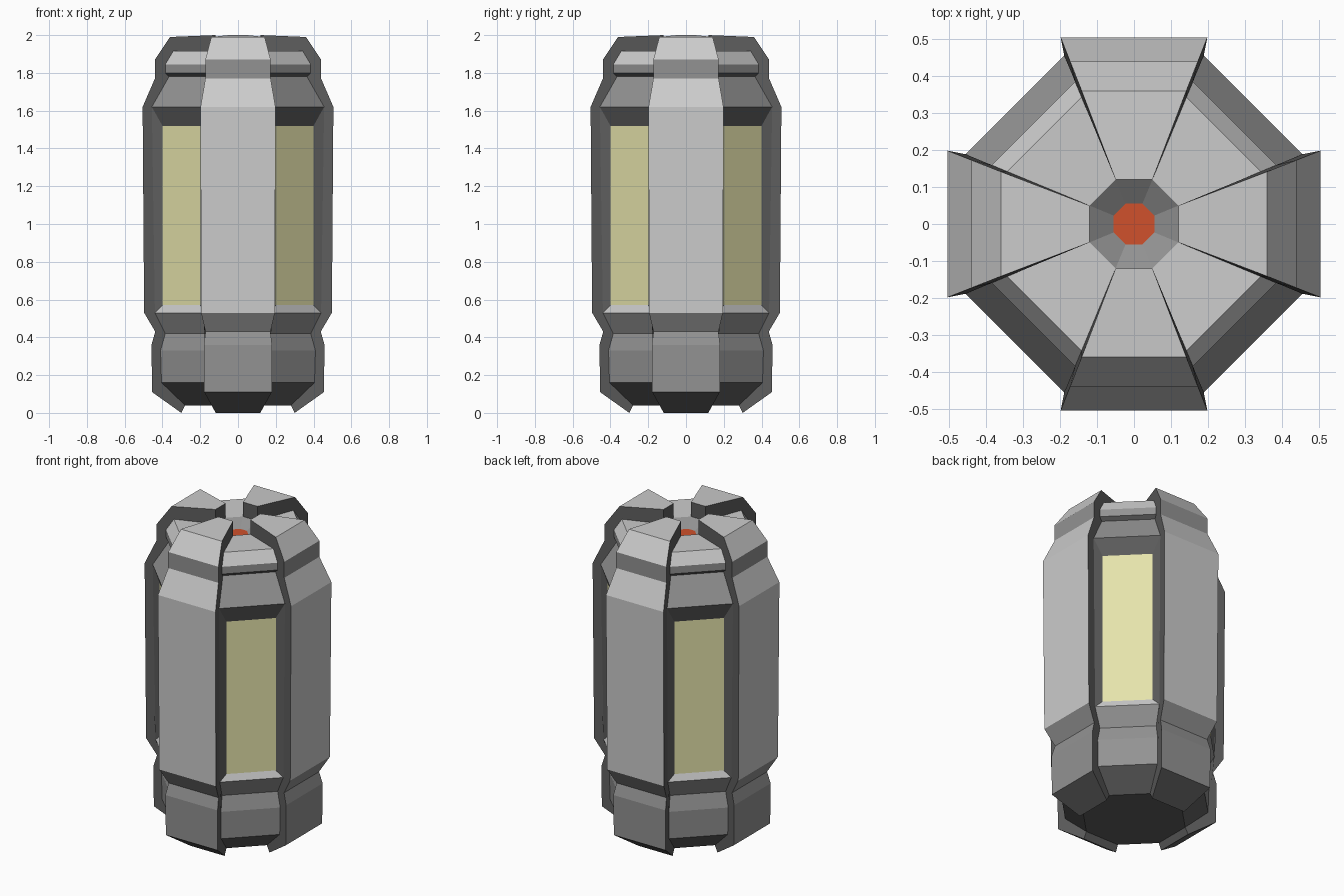
import bpy, bmesh, math
from mathutils import Matrix, Vector

if "Cube" in bpy.data.objects:
    bpy.data.objects.remove(bpy.data.objects["Cube"])

T = math.tan(math.radians(22.5))   # half width of an octagon side per unit apothem

# Profiles as (distance from axis, height), listed from the top centre downward
RIB = [(.12, 1.91), (.12, 2.0), (.36, 1.99), (.44, 1.87), (.44, 1.77), (.505, 1.62),
       (.497, .53), (.438, .43), (.458, .36), (.455, .11), (.30, 0), (.28, .04)]
UPPER = [(.12, 1.91), (.343, 1.915), (.385, 1.845), (.385, 1.80), (.365, 1.78), (.456, 1.62)]
LOWER = [(.44, .53), (.385, .42), (.41, .33), (.405, .16), (.28, .04)]
WIN_R, WIN_H, WIN_TOP, WIN_BOT = .424, .142, 1.52, .57

# Light, mid and dark metal, yellow glass, red button
COLORS = {"L": (.64, .64, .64, 1), "M": (.29, .29, .29, 1), "D": (.11, .11, .11, 1),
          "Y": (.79, .77, .41, 1), "R": (.63, .083, .025, 1)}
NAMES = {"L": "light_metal", "M": "mid_metal", "D": "dark_metal", "Y": "yellow_glass", "R": "red"}
MATS = {}
for key, color in COLORS.items():
    MATS[key] = bpy.data.materials.new(NAMES[key])
    MATS[key].diffuse_color = color


def build(name, faces, tones, angles):
    """Repeat faces around the vertical axis; tones gives one colour letter per face."""
    keys = sorted(set(tones))
    bm = bmesh.new()
    for a in angles:
        rot = Matrix.Rotation(math.radians(a), 3, 'Z')
        for f, tone in zip(faces, tones):
            face = bm.faces.new([bm.verts.new(rot @ Vector(p)) for p in f])
            face.material_index = keys.index(tone)
    bmesh.ops.remove_doubles(bm, verts=bm.verts, dist=1e-4)
    me = bpy.data.meshes.new(name)
    bm.to_mesh(me)
    bm.free()
    for k in keys:
        me.materials.append(MATS[k])
    ob = bpy.data.objects.new(name, me)
    bpy.context.collection.objects.link(ob)
    return ob


def wedge(r):
    return T * r


def rib_half(r):
    return T * r if r < .3 else .393 * r


def strip(profile, half):
    """Band of quads facing outward along -y."""
    return [[(-half(r0), -r0, z0), (-half(r1), -r1, z1), (half(r1), -r1, z1), (half(r0), -r0, z0)]
            for (r0, z0), (r1, z1) in zip(profile, profile[1:])]


def octagon(r, z):
    c = r / math.cos(math.radians(22.5))
    return [(c * math.cos(math.radians(22.5 + 45 * i)),
             c * math.sin(math.radians(22.5 + 45 * i)), z) for i in range(8)]


cardinal = [0, 90, 180, 270]
diagonal = [45, 135, 225, 315]

# Four armour ribs: outer band plus dark side walls reaching back to the recessed panels
inner = (UPPER + LOWER)[1:-1]
side = [(rib_half(r), -r, z) for r, z in RIB] + [(wedge(r), -r, z) for r, z in reversed(inner)]
mirrored = [(-x, y, z) for x, y, z in reversed(side)]
build("armour_ribs", strip(RIB, rib_half) + [side, mirrored], "DLLMLLMMMDD" + "DD", cardinal)

# Recessed diagonal panels above and below the windows
build("upper_panels", strip(UPPER, wedge), "LLMDM", diagonal)
build("lower_panels", strip(LOWER, wedge), "MMMD", diagonal)

# Bevelled window frames (left, bottom, right, top) and glowing windows
(rt, zt), (rb, zb) = UPPER[-1], LOWER[0]
outer = [(-wedge(rt), -rt, zt), (-wedge(rb), -rb, zb), (wedge(rb), -rb, zb), (wedge(rt), -rt, zt)]
pane = [(-WIN_H, -WIN_R, WIN_TOP), (-WIN_H, -WIN_R, WIN_BOT),
        (WIN_H, -WIN_R, WIN_BOT), (WIN_H, -WIN_R, WIN_TOP)]
frame = [[outer[i], outer[(i + 1) % 4], pane[(i + 1) % 4], pane[i]] for i in range(4)]
build("window_frames", frame, "DLDD", diagonal)
build("windows", [pane], "Y", diagonal)

# Sunken top socket with its red button, and the flat base
build("top_socket", strip([(.055, 1.865), (.12, 1.91)], wedge), "M", cardinal + diagonal)
build("top_button", [octagon(.055, 1.865)], "R", [0])
build("base_plate", [octagon(.28, .04)[::-1]], "D", [0])

for m in bpy.data.materials:
    if m.users and not m.is_grease_pencil:
        m.use_nodes = True
        m.node_tree.nodes["Principled BSDF"].inputs["Base Color"].default_value = m.diffuse_color
